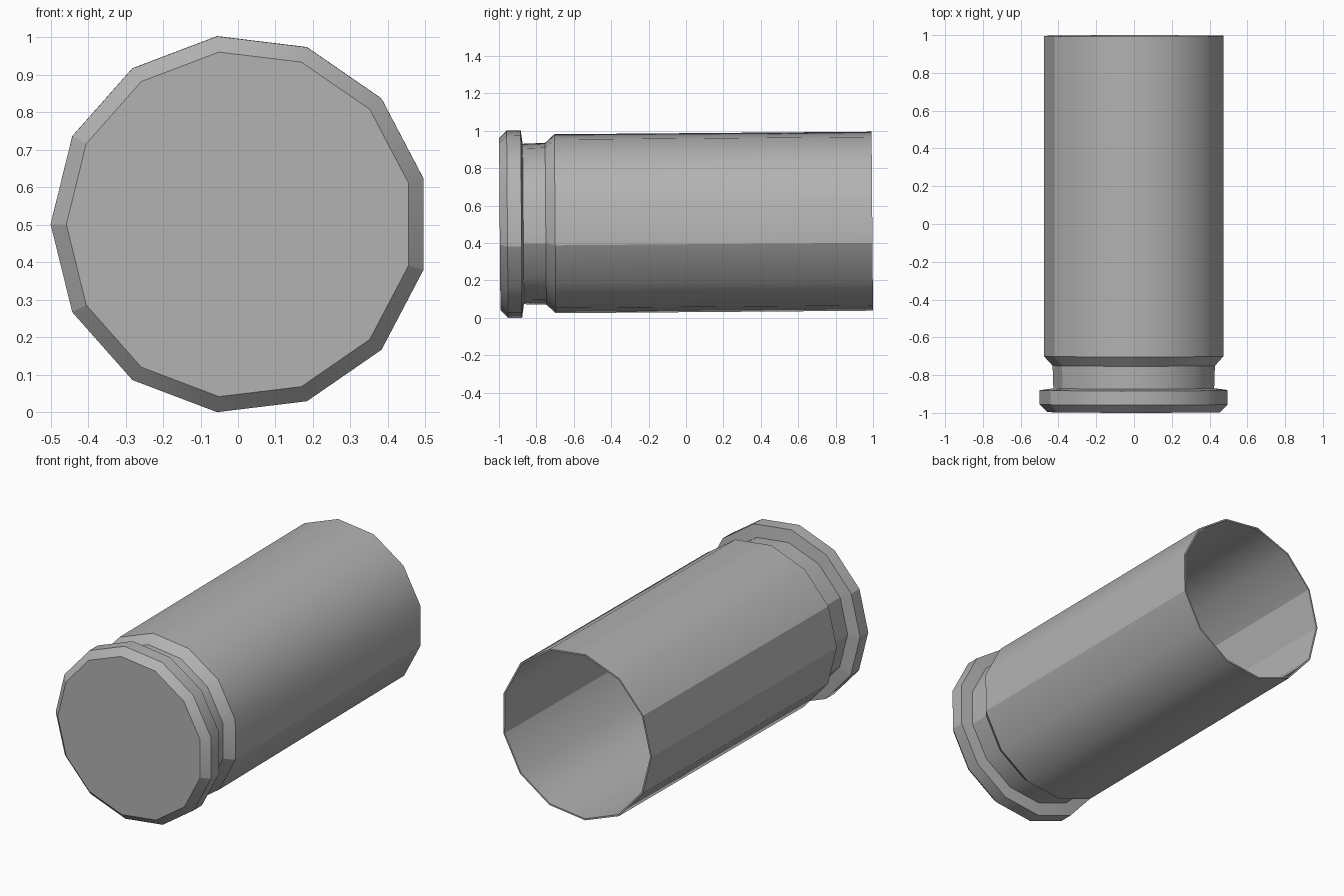
import bpy, bmesh, math
from mathutils import Vector

if "Cube" in bpy.data.objects:
    bpy.data.objects.remove(bpy.data.objects["Cube"])

SIDES = 13
TILT = 0.008

metal = bpy.data.materials.new("grey_metal")
metal.use_nodes = True
colour = (0.45, 0.45, 0.45, 1)
metal.diffuse_color = colour
metal.node_tree.nodes["Principled BSDF"].inputs["Base Color"].default_value = colour

# Profile as (y, radius): base, rim, extractor groove, body, mouth, hollow inside
profile = [(-0.996, 0.463), (-0.955, 0.505), (-0.88, 0.505), (-0.87, 0.432),
           (-0.75, 0.436), (-0.70, 0.482), (0.996, 0.482), (0.996, 0.473),
           (-0.70, 0.473), (-0.74, 0.42)]

bm = bmesh.new()
rings = []
for y, r in profile:
    ring = []
    for k in range(SIDES):
        a = math.pi + k * math.tau / SIDES
        ring.append(bm.verts.new((r * math.cos(a), y, r * math.sin(a))))
    rings.append(ring)

for lower, upper in zip(rings, rings[1:]):
    for k in range(SIDES):
        n = (k + 1) % SIDES
        bm.faces.new((lower[k], lower[n], upper[n], upper[k]))
bm.faces.new(rings[0])
bm.faces.new(rings[-1])
bmesh.ops.recalc_face_normals(bm, faces=bm.faces)

mesh = bpy.data.meshes.new("cartridge_case")
bm.to_mesh(mesh)
bm.free()
mesh.materials.append(metal)
case = bpy.data.objects.new("cartridge_case", mesh)
bpy.context.collection.objects.link(case)
case.location = (0.005, 0, 0.509)
case.rotation_euler.x = TILT

# Smooth round the barrel, crisp at the rim and groove
bpy.context.view_layer.objects.active = case
case.select_set(True)
bpy.ops.object.shade_smooth_by_angle(angle=math.radians(35))

# A few long creases along the sides
creases = (0, 1, SIDES // 2, SIDES - 1)
for edge in mesh.edges:
    a, b = edge.vertices
    if a % SIDES == b % SIDES and a % SIDES in creases:
        edge.use_edge_sharp = True
